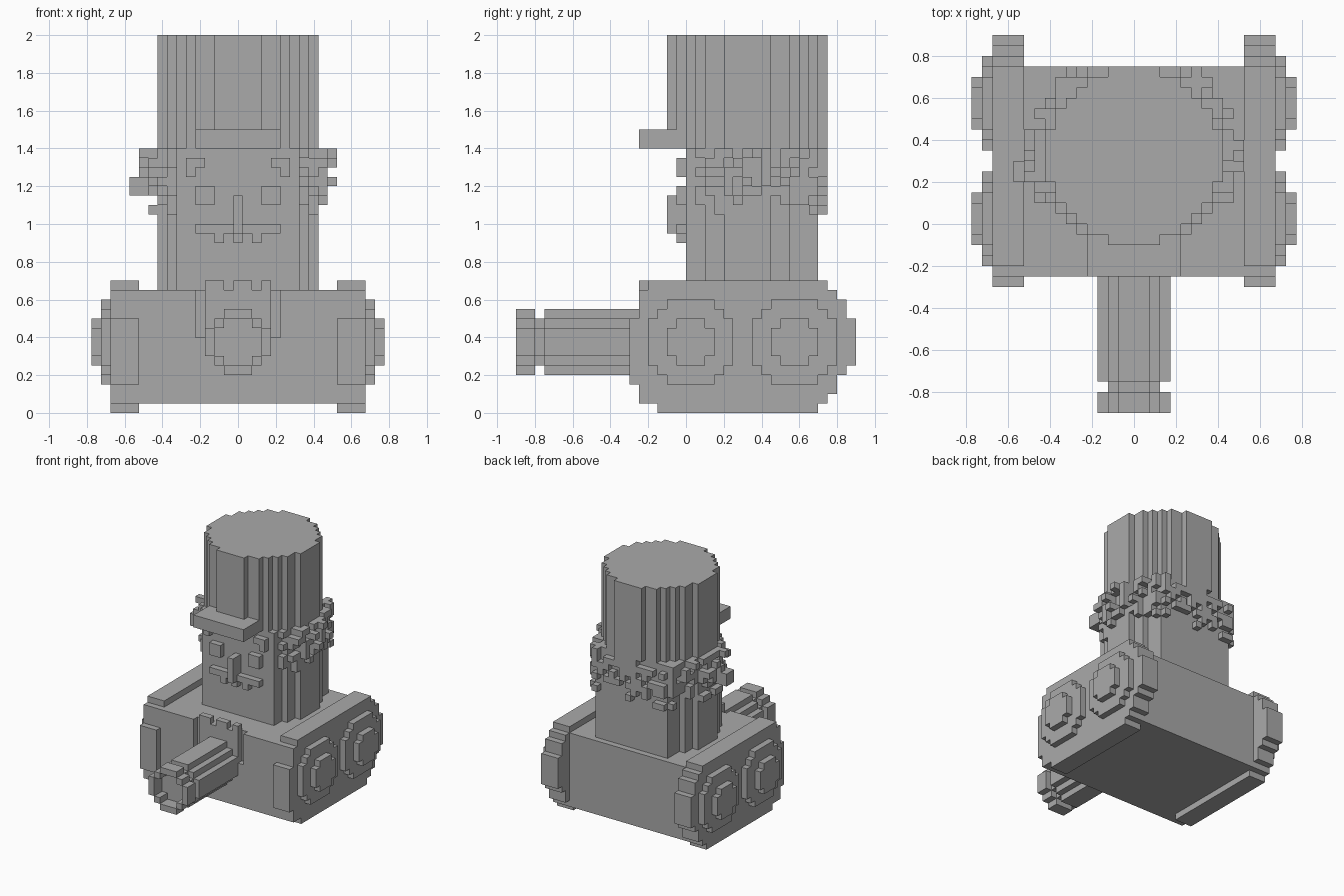
import bpy, bmesh, math, random

if "Cube" in bpy.data.objects:
    bpy.data.objects.remove(bpy.data.objects["Cube"])

random.seed(4)
U = 0.05  # size of one block

grey = bpy.data.materials.new("plain_grey")
grey.use_nodes = True
grey.diffuse_color = (0.4, 0.4, 0.4, 1)
grey.node_tree.nodes["Principled BSDF"].inputs["Base Color"].default_value = (0.4, 0.4, 0.4, 1)


def box(x, y, z):
    """Block cells of a cuboid; each argument is a (first, end) pair."""
    return {(i, j, k) for i in range(*x) for j in range(*y) for k in range(*z)}


def disc(limit):
    """Flat round of cells about the origin."""
    r = int(math.sqrt(limit))
    return {(a, b) for a in range(-r, r + 1) for b in range(-r, r + 1)
            if a * a + b * b < limit}


def mirror(cells):
    return cells | {(-i, j, k) for i, j, k in cells}


def build(name, cells):
    """Skin a set of cells with its outer faces and merge the flat ones."""
    bm = bmesh.new()
    verts = {}

    def corner(p):
        if p not in verts:
            verts[p] = bm.verts.new(((p[0] - 0.5) * U, p[1] * U, p[2] * U))
        return verts[p]

    for cell in sorted(cells):
        for axis in range(3):
            for side in (0, 1):
                near = list(cell)
                near[axis] += 2 * side - 1
                if tuple(near) in cells:
                    continue
                loop = []
                for s, t in ((0, 0), (1, 0), (1, 1), (0, 1)):
                    p = list(cell)
                    p[axis] += side
                    p[(axis + 1) % 3] += s
                    p[(axis + 2) % 3] += t
                    loop.append(corner(tuple(p)))
                bm.faces.new(loop if side else loop[::-1])
    bmesh.ops.dissolve_limit(bm, angle_limit=0.01, verts=bm.verts[:], edges=bm.edges[:])
    mesh = bpy.data.meshes.new(name)
    bm.to_mesh(mesh)
    bm.free()
    mesh.materials.append(grey)
    obj = bpy.data.objects.new(name, mesh)
    bpy.context.collection.objects.link(obj)
    return obj


# Hull with a slot in the front for the gun mount
hull = box((-10, 11), (-5, 15), (1, 13))
hull -= box((-4, 5), (-5, -4), (8, 13))
build("hull", hull)

# Gun mount with a notched top edge
mount = box((-3, 4), (-5, -4), (8, 13))
for first, end in ((-3, -1), (0, 2), (3, 4)):
    mount |= box((first, end), (-5, -4), (13, 14))
build("gun_mount", mount)

# Tracks: runs of height and length
track = set()
for z0, z1, y0, y1 in ((0, 1, -3, 14), (1, 2, -5, 15), (2, 3, -5, 16), (3, 4, -6, 16),
                       (4, 5, -6, 17), (5, 10, -6, 18), (10, 12, -5, 17),
                       (12, 13, -5, 16), (13, 14, -4, 15)):
    track |= box((11, 14), (y0, y1), (z0, z1))
for side, sign in (("left", 1), ("right", -1)):
    build(side + "_track", {(sign * i, j, k) for i, j, k in track})
    # Road wheels with raised hubs
    for place, mid in (("front", 0), ("rear", 11)):
        wheel = {(sign * 14, mid + a, 7 + b) for a, b in disc(21)}
        wheel |= {(sign * 15, mid + a, 7 + b) for a, b in disc(6)}
        build(f"{side}_{place}_wheel", wheel)

# Gun barrel, thin neck and hollow muzzle
barrel = {(a, j, 7 + b) for a, b in disc(11) for j in range(-15, -5)}
barrel |= {(a, j, 7 + b) for a, b in disc(11) for j in (-5,)}
barrel |= {(a, -16, 7 + b) for a, b in disc(6)}
barrel |= {(a, j, 7 + b) for a, b in disc(11) - disc(6) for j in (-18, -17)}
build("barrel", barrel)

# Head: a round with flattened front and back
round_plan = {(a, 6 + b) for a, b in disc(69)}
head_plan = {(i, j) for i, j in round_plan if 0 <= j < 14}
head_plan |= {(i, j) for i in range(-6, 7) for j in range(14)}
build("head", {(i, j, k) for i, j in head_plan for k in range(13, 28)})

# Tall hat and its peak
build("hat", {(i, j, k) for i, j in round_plan for k in range(28, 40)})
build("hat_peak", box((-4, 5), (-5, 0), (28, 30)) - {(i, j, k) for i, j in round_plan for k in (28, 29)})

# Face
build("eyes", mirror(box((3, 5), (-1, 0), (22, 24))))
build("eyebrows", mirror(box((4, 6), (-1, 0), (26, 27)) | box((5, 6), (-1, 0), (25, 26))))
build("nose", box((0, 1), (-2, 0), (19, 23)))
mouth = box((-4, 5), (-1, 0), (19, 20))
for tooth in (-2, 0, 2):
    mouth |= box((tooth, tooth + 1), (-1, 0), (18, 19))
build("mouth", mouth)


# Shaggy hair round the sides and back
def ring(plan):
    return {(i + di, j + dj) for i, j in plan for di, dj in
            ((1, 0), (-1, 0), (0, 1))} - plan


inner = {(i, j) for i, j in ring(head_plan) if 1 <= j < 15}
outer = {(i, j) for i, j in ring(head_plan | inner) if 2 <= j < 12}
hair = set()
for k in range(21, 28):
    fill = 0.25 if k < 23 else 0.72
    hair |= {(i, j, k) for i, j in sorted(inner) if random.random() < fill}
    if k > 23:
        hair |= {(i, j, k) for i, j in sorted(outer)
                 if (i - (1 if i > 0 else -1), j, k) in hair and random.random() < 0.4}
hair |= box((-11, -9), (4, 6), (23, 25))
build("hair", hair)
